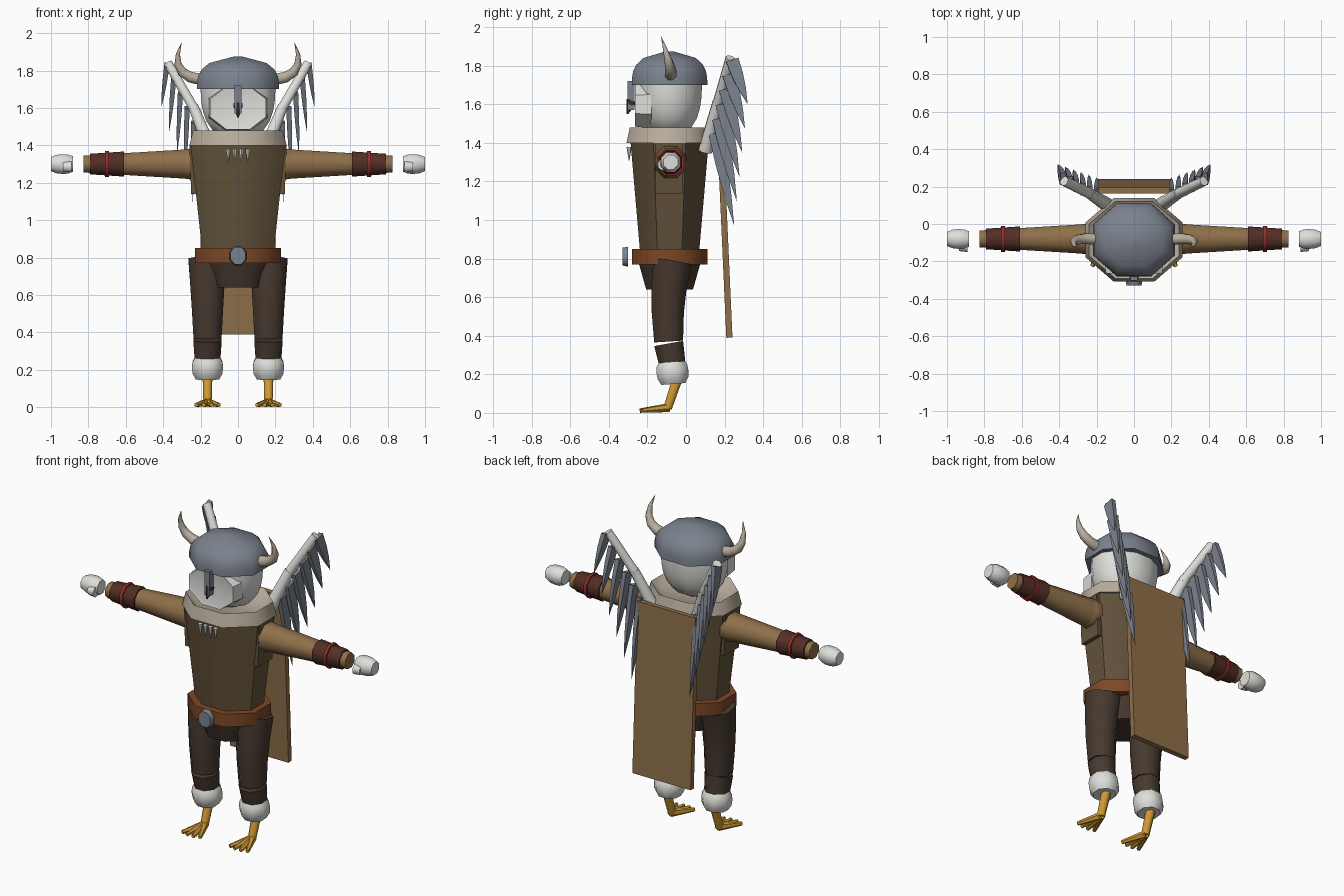
import bpy, bmesh, math
from mathutils import Vector

if "Cube" in bpy.data.objects:
    bpy.data.objects.remove(bpy.data.objects["Cube"])


def colour(name, hexcode):
    channels = [int(hexcode[i:i + 2], 16) / 255 for i in (0, 2, 4)]
    linear = [((c + 0.055) / 1.055) ** 2.4 for c in channels]
    material = bpy.data.materials.new(name)
    material.use_nodes = True
    material.diffuse_color = (*linear, 1)
    shader = material.node_tree.nodes["Principled BSDF"]
    shader.inputs["Base Color"].default_value = (*linear, 1)
    return material


TAN = colour("tan leather", "8f704a")
TUNIC = colour("brown tunic", "62523b")
PANTS = colour("dark trousers", "46392f")
BELT = colour("belt leather", "7d4726")
BRACER = colour("bracer leather", "532e25")
RED = colour("red cord", "8e2f2b")
METAL = colour("steel grey", "7b828d")
WHITE = colour("white down", "dededa")
WOOL = colour("beige wool", "b9ae9e")
SCALES = colour("orange scales", "d09a33")


# Radius profiles along a part, from start (t = 0) to end (t = 1)
def straight(t):
    return 1


def dome(t):
    return max(math.sqrt(1 - t ** 3), 0.1)


def barrel(t):
    return 0.75 + 0.25 * math.sqrt(max(math.sin(math.pi * t), 0))


def thorn(t):
    return 1 - t * t


def ring_frame(tangent):
    """Width and depth directions of a cross-section."""
    reference = Vector((0, 0, 1)) if abs(tangent.y) > 0.99 else Vector((0, 1, 0))
    width = reference.cross(tangent).normalized()
    return width, tangent.cross(width)


def limb(name, material, start, end, first, last, depth=1, profile=straight, steps=1,
         via=None, sides=8, mirror=False, sharp=50, rim=0, sink=0):
    """Skin polygon rings from start to end, bending towards via if it is given."""
    start, end = Vector(start), Vector(end)
    middle = Vector(via) if via else (start + end) / 2
    bm = bmesh.new()
    rings = []
    for step in range(steps + 1):
        t = step / steps
        centre = start.lerp(middle, t).lerp(middle.lerp(end, t), t)
        tangent = (middle - start).lerp(end - middle, t).normalized()
        width, thick = ring_frame(tangent)
        radius = (first + (last - first) * t) * profile(t) / math.cos(math.pi / sides)
        ring = []
        for side in range(sides):
            angle = (side + 0.5) * math.tau / sides
            offset = width * math.cos(angle) + thick * depth * math.sin(angle)
            ring.append(bm.verts.new(centre + offset * radius))
        rings.append(ring)
    for below, above in zip(rings, rings[1:]):
        for side in range(sides):
            following = (side + 1) % sides
            bm.faces.new((below[side], below[following], above[following], above[side]))
    bm.faces.new(rings[0][::-1])
    cap = bm.faces.new(rings[-1])
    bmesh.ops.recalc_face_normals(bm, faces=bm.faces)
    if rim:
        bmesh.ops.inset_individual(bm, faces=[cap], thickness=rim, depth=-sink)
    mesh = bpy.data.meshes.new(name)
    bm.to_mesh(mesh)
    bm.free()
    mesh.materials.append(material)
    part = bpy.data.objects.new(name, mesh)
    bpy.context.collection.objects.link(part)
    if mirror:
        part.modifiers.new("Mirror", 'MIRROR')
    bpy.ops.object.select_all(action='DESELECT')
    part.select_set(True)
    bpy.context.view_layer.objects.active = part
    bpy.ops.object.shade_smooth_by_angle(angle=math.radians(sharp))


def trunk(name, material, bottom, top, first, last, **options):
    """Upright part on the body axis."""
    limb(name, material, (0, -0.085, bottom), (0, -0.085, top), first, last, **options)


def arm(name, material, inner, outer, first, last, **options):
    """Sideways part on both arms."""
    limb(name, material, (inner, -0.08, 1.3), (outer, -0.08, 1.3), first, last,
         mirror=True, **options)


# Body
trunk("tunic", TUNIC, 0.82, 1.42, 0.19, 0.255, depth=0.8, steps=3)
limb("armhole", TUNIC, (0.21, -0.09, 1.14), (0.22, -0.09, 1.4), 0.04, 0.04,
     depth=1.8, sides=4, mirror=True)
trunk("pelvis", PANTS, 0.64, 0.8, 0.135, 0.185, depth=0.9)
trunk("belt", BELT, 0.77, 0.85, 0.23, 0.23, depth=0.85)
limb("buckle", METAL, (0, -0.3, 0.81), (0, -0.33, 0.81), 0.045, 0.04, depth=1.15)
trunk("collar", WOOL, 1.4, 1.48, 0.26, 0.24, depth=0.86, rim=0.05, sink=0.04)
for index in range(4):
    x = (index - 1.5) * 0.035
    limb("tooth", WHITE, (x, -0.295, 1.38), (x, -0.295, 1.31), 0.012, 0.002, sides=6)

# Head and helmet
trunk("head", WHITE, 1.74, 1.42, 0.2, 0.2, depth=0.84, profile=dome, steps=6, sides=12)
limb("face_disc", WHITE, (0, -0.18, 1.6), (0, -0.265, 1.6), 0.16, 0.15,
     depth=0.77, sharp=20, rim=0.02, sink=0.005)
trunk("helmet", METAL, 1.7, 1.875, 0.22, 0.22, depth=0.89, profile=dome, steps=5)
limb("nose_guard", METAL, (0, -0.285, 1.57), (0, -0.285, 1.72), 0.018, 0.018, sides=4)
limb("beak", PANTS, (0, -0.28, 1.62), (0, -0.305, 1.55), 0.025, 0.004, sides=6)
limb("horn", WOOL, (0.19, -0.08, 1.75), (0.3, -0.13, 1.955), 0.03, 0.03,
     profile=thorn, steps=5, via=(0.38, -0.07, 1.77), mirror=True)

# Arms
arm("sleeve", TAN, 0.2, 0.825, 0.083, 0.045, steps=3)
arm("shoulder", TAN, 0.2, 0.34, 0.09, 0.072, profile=barrel, steps=4)
arm("bracer", BRACER, 0.61, 0.79, 0.067, 0.055)
arm("bracer_cord", RED, 0.69, 0.71, 0.07, 0.07)
arm("hand", WHITE, 0.882, 1, 0.055, 0.05, profile=barrel, steps=4)
limb("thumb", WHITE, (0.89, -0.12, 1.285), (0.935, -0.12, 1.285), 0.03, 0.025, mirror=True)

# Legs
limb("thigh", PANTS, (0.165, -0.07, 0.79), (0.163, -0.09, 0.37), 0.1, 0.075,
     via=(0.163, -0.105, 0.6), steps=3, mirror=True)
limb("shin", PANTS, (0.163, -0.09, 0.36), (0.163, -0.07, 0.25), 0.076, 0.068, mirror=True)
limb("ankle_fur", WHITE, (0.163, -0.075, 0.275), (0.163, -0.065, 0.15), 0.083, 0.083,
     profile=barrel, steps=4, mirror=True)
limb("bird_leg", SCALES, (0.163, -0.05, 0.16), (0.163, -0.095, 0.025), 0.026, 0.022, mirror=True)
for degrees in (-24, -8, 8, 24):
    swing = math.radians(degrees)
    reach = Vector((math.sin(swing), -math.cos(swing), -0.1)) * 0.15
    heel = Vector((0.163, -0.09, 0.027))
    limb("toe", SCALES, heel, heel + reach, 0.02, 0.01, sides=6, mirror=True)

# Back board
limb("back_board", TAN, (0, 0.225, 0.39), (0, 0.178, 1.44), 0.2, 0.2, depth=0.08, sides=4)

# Wings: two bones with a fan of hanging feathers
limb("wing_root_bone", WHITE, (0.14, 0.1, 1.36), (0.24, 0.165, 1.61), 0.036, 0.027,
     mirror=True)
limb("wing_tip_bone", WHITE, (0.22, 0.155, 1.57), (0.375, 0.23, 1.84), 0.026, 0.024,
     mirror=True)
feathers = 6
for index in range(feathers):
    along = index / (feathers - 1)
    root = Vector((0.38, 0.24, 1.83)).lerp(Vector((0.2, 0.15, 1.45)), along)
    tip = Vector((0.41, 0.32, 1.6)).lerp(Vector((0.2, 0.25, 0.97)), along)
    limb("feather", METAL, root, tip, 0.014, 0.014, depth=2.4, profile=thorn, steps=3,
         sides=4, mirror=True, sharp=20)
